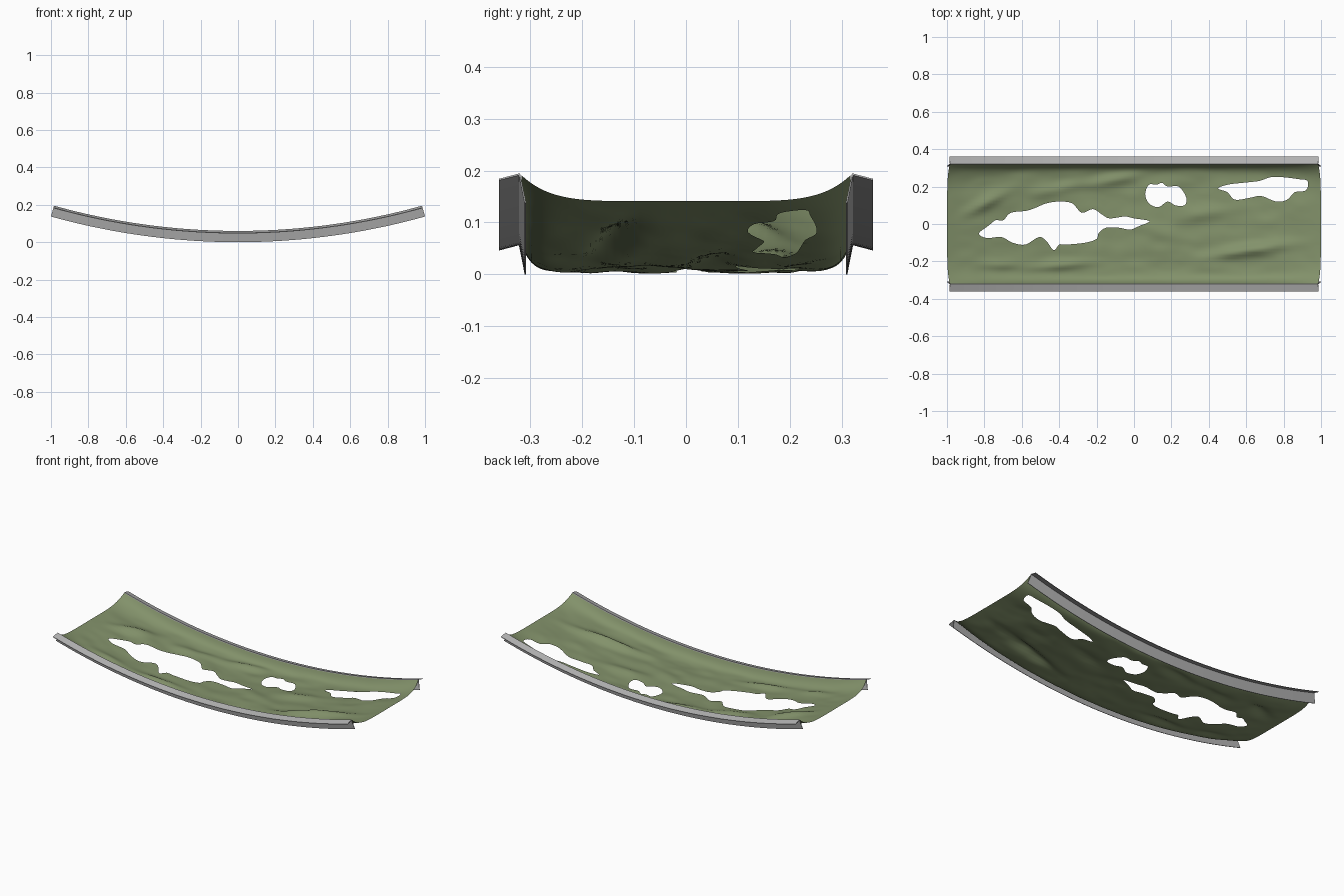
import bpy, bmesh, math
from mathutils import Vector, noise
from mathutils.geometry import delaunay_2d_cdt

if "Cube" in bpy.data.objects:
    bpy.data.objects.remove(bpy.data.objects["Cube"])

R = 3.717            # radius of the sagging arc, centre straight above the origin
HALF_W = 0.317       # half width of the cloth


def material(name, rgb):
    m = bpy.data.materials.new(name)
    m.diffuse_color = (*rgb, 1)
    m.use_nodes = True
    m.node_tree.nodes["Principled BSDF"].inputs["Base Color"].default_value = m.diffuse_color
    return m


cloth_green = material("cloth green", (0.225, 0.285, 0.145))
rail_grey = material("rail grey", (0.45, 0.45, 0.45))


def on_arc(x, y, h):
    """Point at arc position x, raised h towards the arc centre."""
    a = math.asin(x / R)
    return ((R - h) * math.sin(a), y, R - (R - h) * math.cos(a))


def add_object(name, verts, faces, mat, angle):
    me = bpy.data.meshes.new(name)
    me.from_pydata(verts, [], faces)
    bm = bmesh.new()
    bm.from_mesh(me)
    loose = [v for v in bm.verts if not v.link_faces]
    bmesh.ops.delete(bm, geom=loose, context='VERTS')
    bm.to_mesh(me)
    bm.free()
    me.materials.append(mat)
    ob = bpy.data.objects.new(name, me)
    bpy.context.collection.objects.link(ob)
    bpy.ops.object.select_all(action='DESELECT')
    ob.select_set(True)
    bpy.context.view_layer.objects.active = ob
    bpy.ops.object.shade_smooth_by_angle(angle=math.radians(angle))
    return ob


# Side rails: thin folded strips swept along the arc
profile = [(0.360, 0.049), (0.320, 0.060), (0.308, 0.0),
           (0.311, 0.0), (0.322, 0.056), (0.360, 0.046)]
N = 48
for side, name in ((-1, "front_rail"), (1, "back_rail")):
    n = len(profile)
    verts = [on_arc(-1 + 2 * i / N, side * y, h) for i in range(N + 1) for y, h in profile]
    faces = [(i * n + j, i * n + (j + 1) % n, (i + 1) * n + (j + 1) % n, (i + 1) * n + j)
             for i in range(N) for j in range(n)]
    faces += [tuple(reversed(range(n))), tuple(N * n + j for j in range(n))]
    ob = add_object(name, verts, faces, rail_grey, 30)
    bm = bmesh.new()
    bm.from_mesh(ob.data)
    bmesh.ops.recalc_face_normals(bm, faces=bm.faces)
    bm.to_mesh(ob.data)
    bm.free()

# Torn hole outlines (x, y)
long_tear = [(-.83, -.05), (-.78, -.01), (-.74, .02), (-.70, .02), (-.66, .06), (-.58, .07),
             (-.53, .085), (-.47, .11), (-.40, .12), (-.33, .11), (-.28, .06), (-.22, .08),
             (-.17, .05), (-.13, .03), (-.05, .04), (0, .03), (.07, .02), (.08, .01),
             (.03, -.01), (-.02, -.03), (-.08, -.02), (-.15, -.02), (-.19, -.05), (-.20, -.08),
             (-.26, -.10), (-.36, -.11), (-.40, -.11), (-.43, -.14), (-.47, -.09), (-.51, -.07),
             (-.58, -.11), (-.65, -.10), (-.71, -.07), (-.79, -.075)]
small_tear = [(.06, .16), (.08, .21), (.12, .21), (.15, .22), (.18, .20), (.24, .20),
              (.28, .14), (.27, .10), (.22, .10), (.18, .12), (.13, .09), (.08, .11)]
end_tear = [(.45, .19), (.50, .21), (.58, .22), (.67, .23), (.73, .25), (.80, .25), (.88, .24),
            (.93, .23), (.92, .18), (.86, .17), (.82, .13), (.76, .12), (.68, .15), (.62, .14),
            (.54, .13), (.50, .17)]


def rounded(pts, steps=4):
    """Closed Catmull-Rom curve through the points."""
    p = [Vector(q) for q in pts]
    out = []
    for i in range(len(p)):
        a, b, c, d = (p[(i + k) % len(p)] for k in (-1, 0, 1, 2))
        for s in range(steps):
            t = s / steps
            out.append(0.5 * (2 * b + (c - a) * t + (2 * a - 5 * b + 4 * c - d) * t * t
                              + (3 * b - a - 3 * c + d) * t ** 3))
    return out


def inside(x, y, poly):
    hit = False
    for i, q in enumerate(poly):
        p = poly[i - 1]
        if (p.y > y) != (q.y > y) and x < (q.x - p.x) * (y - p.y) / (q.y - p.y) + p.x:
            hit = not hit
    return hit


holes = [rounded(t) for t in (long_tear, small_tear, end_tear)]

# Wrinkles: x, y, length, width, height, slope
wrinkles = [(-.80, .11, .11, .035, .022, .5), (.62, -.14, .20, .030, .028, .15),
            (-.38, -.22, .16, .025, .018, .1), (-.10, .24, .14, .030, .018, .2),
            (-.70, -.22, .10, .025, .014, 0), (.15, -.05, .16, .040, .010, -.2),
            (-.40, .19, .12, .030, .014, .2), (.35, .05, .14, .035, .012, .2)]


def cloth_height(x, y):
    u = min(1, abs(y) / HALF_W)
    power = 16 - 10 * min(1, abs(x)) ** 4
    rim = 0.052 * u ** power
    bumps = sum(h * math.exp(-((x - cx) / l) ** 2 - ((y - cy - s * (x - cx)) / w) ** 2)
                for cx, cy, l, w, h, s in wrinkles)
    bumps += 0.008 * max(-.4, noise.noise(Vector((x * 5, y * 11, 3.1))))
    bumps += 0.003 * noise.noise(Vector((x * 11, y * 20, 7.7)))
    fade = (1 - abs(x) ** 12) * (1 - u ** 6)
    return max(0.001, 0.004 + rim + bumps * fade)


# Cloth: flat grid with the torn outlines triangulated in, then bent onto the arc
NX, NY = 130, 48
points, edges = [], []
for h in holes:
    k = len(points)
    points += h
    edges += [(k + i, k + (i + 1) % len(h)) for i in range(len(h))]
for i in range(NX + 1):
    for j in range(NY + 1):
        t = 2 * j / NY - 1
        x = -1 + 2 * i / NX
        y = HALF_W * (0.4 * t + 0.6 * math.sin(t * math.pi / 2))
        if not any(inside(x, y, h) for h in holes):
            points.append(Vector((x, y)))
res = delaunay_2d_cdt(points, edges, [], 0, 1e-5)
flat, tris = res[0], res[2]
kept = []
for f in tris:
    c = sum((flat[i] for i in f), Vector((0, 0))) / 3
    if not any(inside(c.x, c.y, h) for h in holes):
        kept.append(tuple(f))
verts = [on_arc(p.x, p.y, cloth_height(p.x, p.y)) for p in flat]
add_object("torn_cloth", verts, kept, cloth_green, 80)
